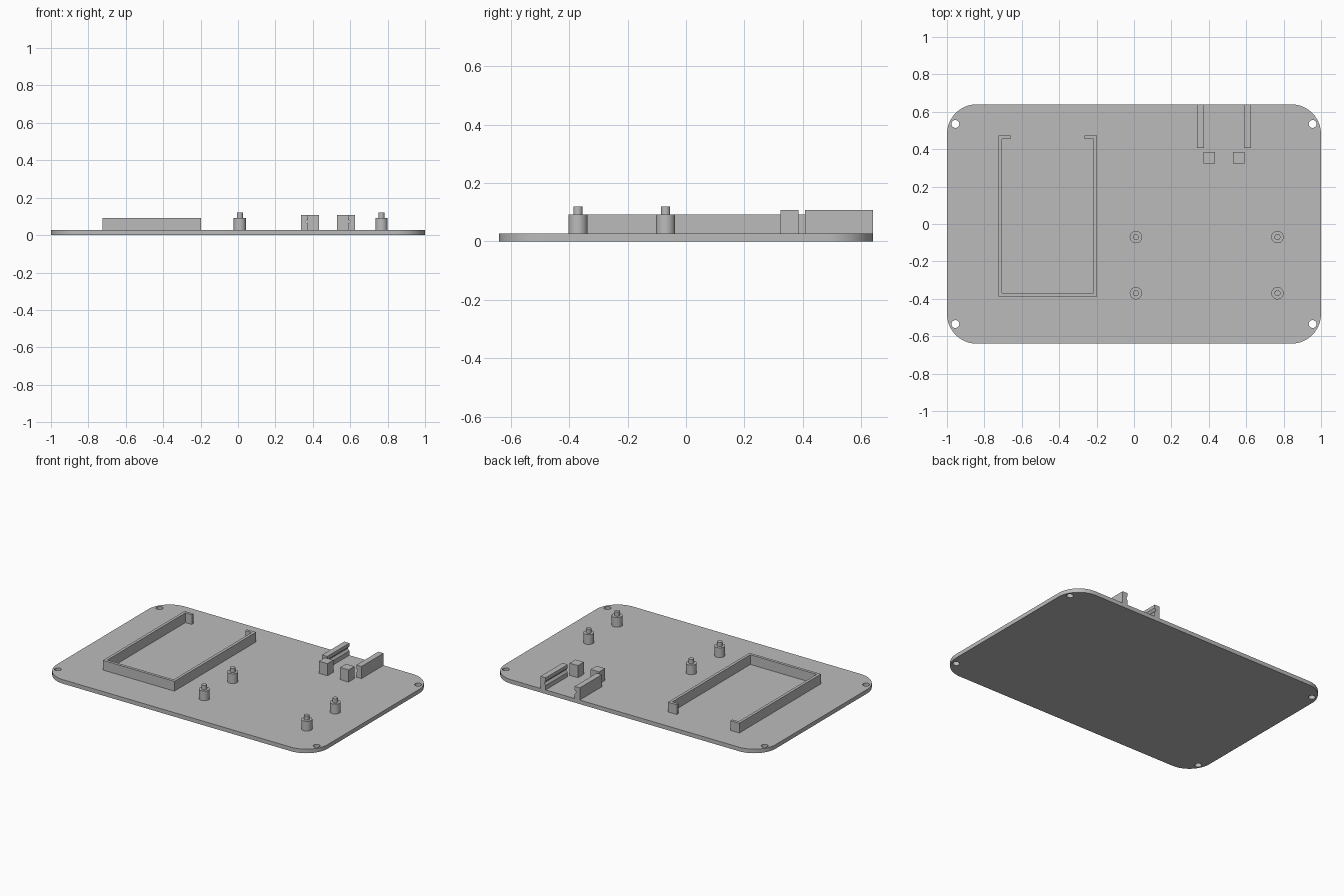
import bpy, bmesh, math
from mathutils import Vector

if "Cube" in bpy.data.objects:
    bpy.data.objects.remove(bpy.data.objects["Cube"], do_unlink=True)

# One plain plastic colour
grey = bpy.data.materials.new("plain_grey")
grey.use_nodes = True
COLOUR = (0.5, 0.5, 0.5, 1)
grey.diffuse_color = COLOUR
grey.node_tree.nodes["Principled BSDF"].inputs["Base Color"].default_value = COLOUR

PLATE_TOP = 0.027
HALF_X, HALF_Y = 1.0, 0.64


def prism(name, outline, offset, smooth=False):
    """Extrude a closed outline of 3D points along an offset vector."""
    bm = bmesh.new()
    face = bm.faces.new([bm.verts.new(p) for p in outline])
    moved = bmesh.ops.extrude_face_region(bm, geom=[face])["geom"]
    bmesh.ops.translate(bm, vec=Vector(offset),
                        verts=[v for v in moved if isinstance(v, bmesh.types.BMVert)])
    bmesh.ops.recalc_face_normals(bm, faces=bm.faces)
    mesh = bpy.data.meshes.new(name)
    bm.to_mesh(mesh)
    bm.free()
    mesh.materials.append(grey)
    obj = bpy.data.objects.new(name, mesh)
    bpy.context.collection.objects.link(obj)
    if smooth:
        shade(obj)
    return obj


def shade(obj):
    bpy.ops.object.select_all(action="DESELECT")
    obj.select_set(True)
    bpy.context.view_layer.objects.active = obj
    bpy.ops.object.shade_smooth_by_angle(angle=math.radians(30))


def arc(cx, cy, radius, start, sweep, steps, z):
    return [(cx + radius * math.cos(start + sweep * i / steps),
             cy + radius * math.sin(start + sweep * i / steps), z)
            for i in range(steps + 1)]


def cylinder(name, x, y, radius, z0, z1):
    ring = arc(x, y, radius, 0, math.tau, 32, z0)[:-1]
    return prism(name, ring, (0, 0, z1 - z0), smooth=True)


# Base plate with rounded corners
RADIUS = 0.16
outline = []
for i, (sx, sy) in enumerate([(1, 1), (-1, 1), (-1, -1), (1, -1)]):
    outline += arc(sx * (HALF_X - RADIUS), sy * (HALF_Y - RADIUS), RADIUS,
                   i * math.pi / 2, math.pi / 2, 16, 0)
plate = prism("base_plate", outline, (0, 0, PLATE_TOP))

# Corner screw holes
for sx in (-1, 1):
    for sy in (-1, 1):
        cutter = cylinder("screw_hole_cutter", sx * 0.955, sy * 0.535, 0.021, -0.05, 0.1)
        cut = plate.modifiers.new("screw_hole", "BOOLEAN")
        cut.operation, cut.solver, cut.object = "DIFFERENCE", "EXACT", cutter
        bpy.context.view_layer.objects.active = plate
        bpy.ops.object.modifier_apply(modifier=cut.name)
        bpy.data.objects.remove(cutter, do_unlink=True)
shade(plate)

# Battery tray: open-backed wall with two short lips
L, R, F, B = -0.725, -0.198, -0.388, 0.473
W, LIP = 0.019, 0.066
tray = [(L, F), (R, F), (R, B), (R - LIP, B), (R - LIP, B - W), (R - W, B - W),
        (R - W, F + W), (L + W, F + W), (L + W, B - W), (L + LIP, B - W),
        (L + LIP, B), (L, B)]
prism("tray_wall", [(x, y, PLATE_TOP) for x, y in tray], (0, 0, 0.092 - PLATE_TOP))

# Circuit board standoffs with locating pins
for x in (0.01, 0.767):
    for y in (-0.07, -0.37):
        cylinder("standoff", x, y, 0.033, PLATE_TOP, 0.092)
        cylinder("standoff_pin", x, y, 0.016, 0.092, 0.12)

# Grooved guide rails and stop blocks, mirrored about the slot centre
SLOT_X, TOP = 0.481, 0.108
for side, s in (("right", -1), ("left", 1)):
    profile = [(0.107, PLATE_TOP), (0.145, PLATE_TOP), (0.145, TOP), (0.107, TOP),
               (0.107, 0.086), (0.118, 0.071), (0.107, 0.056)]
    prism(side + "_guide_rail", [(SLOT_X + s * d, 0.407, z) for d, z in profile],
          (0, HALF_Y - 0.407, 0))
    block = [(0.047, 0.323), (0.109, 0.323), (0.109, 0.385), (0.047, 0.385)]
    prism(side + "_stop_block", [(SLOT_X + s * d, y, PLATE_TOP) for d, y in block],
          (0, 0, TOP - PLATE_TOP))
